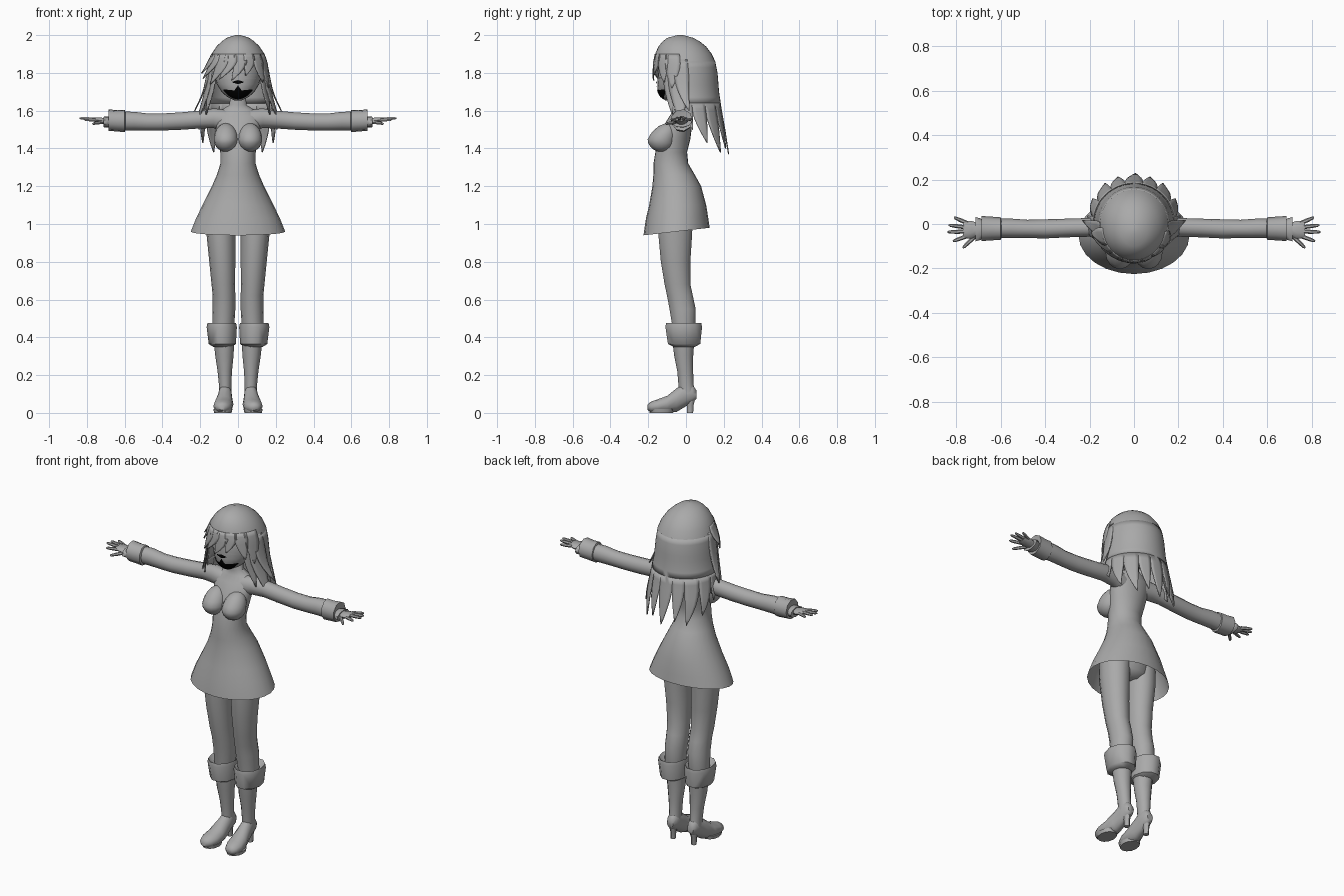
import bpy, bmesh, math
from mathutils import Vector as V

if "Cube" in bpy.data.objects:
    bpy.data.objects.remove(bpy.data.objects["Cube"])


def material(name, value):
    m = bpy.data.materials.new(name)
    m.diffuse_color = (value, value, value, 1)
    m.use_nodes = True
    m.node_tree.nodes["Principled BSDF"].inputs["Base Color"].default_value = m.diffuse_color
    return m


GREY = material("plain grey", 0.4)
BLACK = material("black", 0.0)


def finish(name, bm, mat=GREY, mirror=False, thick=0, fix=True):
    if fix:
        bmesh.ops.recalc_face_normals(bm, faces=bm.faces)
    me = bpy.data.meshes.new(name)
    bm.to_mesh(me)
    bm.free()
    me.materials.append(mat)
    ob = bpy.data.objects.new(name, me)
    bpy.context.collection.objects.link(ob)
    if thick:
        s = ob.modifiers.new("thickness", 'SOLIDIFY')
        s.thickness = thick
        s.offset = -1
    if mirror:
        ob.modifiers.new("mirror", 'MIRROR').use_mirror_merge = False
    return ob


def ring(c, u, v, n):
    """Ellipse of n points round c with half axes u and v."""
    a = [2 * math.pi * i / n for i in range(n)]
    return [V(c) + V(u) * math.cos(t) + V(v) * math.sin(t) for t in a]


def loft(bm, rings, start=True, end=True):
    """Skin a list of rings, with optional end caps."""
    vs = [[bm.verts.new(p) for p in r] for r in rings]
    n = len(vs[0])
    for a, b in zip(vs, vs[1:]):
        for i in range(n):
            j = (i + 1) % n
            bm.faces.new((a[i], a[j], b[j], b[i]))
    if start:
        bm.faces.new(vs[0])
    if end:
        bm.faces.new(vs[-1])


def upright(rows, n=16, tilt=0.0):
    """Rings from rows of z, x centre, y centre, x radius, y radius."""
    return [ring((x, y, z), (rx, 0, 0), (0, ry, tilt if i == 0 else 0), n)
            for i, (z, x, y, rx, ry) in enumerate(rows)]


def part(name, rings, start=True, end=True, mirror=False):
    bm = bmesh.new()
    loft(bm, rings, start, end)
    return finish(name, bm, mirror=mirror)


def table(rows, z):
    """Linear lookup in rows sorted by falling z."""
    for a, b in zip(rows, rows[1:]):
        if z >= b[0]:
            f = (a[0] - z) / (a[0] - b[0])
            return [p + (q - p) * f for p, q in zip(a[1:], b[1:])]
    return rows[-1][1:]


# Dress: open skirt, waist, chest, shoulders and neck
part("dress", upright([
    (.96, 0, -.05, .25, .175), (1.03, 0, -.047, .222, .165), (1.1, 0, -.044, .188, .151),
    (1.2, 0, -.049, .138, .129), (1.26, 0, -.063, .112, .11), (1.32, 0, -.08, .093, .092),
    (1.38, 0, -.078, .094, .084), (1.45, 0, -.062, .106, .085), (1.52, 0, -.043, .118, .075),
    (1.57, 0, -.028, .122, .06), (1.605, 0, -.018, .085, .045), (1.63, 0, -.02, .045, .038),
    (1.7, 0, -.025, .04, .036)], 24, .02), start=False)

# Bust
bm = bmesh.new()
bmesh.ops.create_uvsphere(bm, u_segments=16, v_segments=10, radius=1)
for v in bm.verts:
    x, y, z = v.co
    up = max(z, 0)
    v.co = (.064 + x * .064, -.13 + y * .073 + up * .035, 1.448 + z * .066 + up * .02)
finish("bust", bm, mirror=True)

# Hips closing the tops of the legs inside the skirt
part("hips", upright([(.97, 0, -.055, .05, .06), (1.0, 0, -.055, .13, .088),
                      (1.1, 0, -.05, .15, .1), (1.18, 0, -.05, .12, .09)]))

# Legs
part("leg", upright([
    (1.05, .088, -.055, .082, .093), (.95, .09, -.057, .077, .092), (.8, .083, -.055, .069, .08),
    (.68, .078, -.045, .062, .07), (.62, .074, -.032, .06, .07), (.55, .074, -.018, .06, .071),
    (.46, .078, -.012, .058, .062), (.4, .078, -.012, .05, .055)], 14), mirror=True)

# Boots: folded cuff, shaft, foot, heel
part("boot_cuff", upright([
    (.45, .084, -.012, .055, .06), (.475, .086, -.012, .076, .098), (.455, .086, -.012, .08, .102),
    (.365, .083, -.01, .072, .09), (.35, .082, -.01, .05, .06)], 10), mirror=True)
part("boot_shaft", upright([
    (.38, .074, -.014, .055, .058), (.3, .072, -.012, .048, .05), (.22, .07, -.004, .038, .042),
    (.15, .068, 0, .033, .04), (.1, .068, .008, .033, .042)], 12), mirror=True)
part("foot", [ring((cx, y, (a + b) / 2), (rx, 0, 0), (0, 0, (b - a) / 2), 12)
              for y, cx, a, b, rx in [
                  (-.203, .085, .015, .045, .018), (-.185, .083, .002, .06, .038),
                  (-.15, .08, 0, .072, .051), (-.1, .075, 0, .09, .051),
                  (-.05, .07, .005, .13, .041), (0, .067, .035, .165, .034),
                  (.035, .067, .055, .15, .032), (.055, .067, .075, .12, .02)]], mirror=True)
part("sole", upright([(0, .08, -.13, .046, .062), (.02, .08, -.13, .051, .066)], 12), mirror=True)
part("heel", upright([(0, .068, .022, .014, .016), (.04, .068, .022, .015, .018),
                      (.09, .068, .02, .027, .032)], 8), mirror=True)


def along(rows, n=12):
    """Rings from rows of x, y centre, z centre, y radius, z radius."""
    return [ring((x, y, z), (0, ry, 0), (0, 0, rz), n) for x, y, z, ry, rz in rows]


# Arms, cuffs and hands
part("sleeve", along([
    (.06, -.03, 1.545, .05, .06), (.13, -.025, 1.56, .048, .052), (.2, -.015, 1.553, .042, .047),
    (.3, -.018, 1.545, .042, .046), (.4, -.022, 1.54, .043, .045), (.48, -.022, 1.54, .041, .045),
    (.55, -.02, 1.545, .044, .049), (.62, -.02, 1.545, .044, .05)]), mirror=True)
part("sleeve_cuff", along([
    (.595, -.022, 1.545, .042, .046), (.6, -.022, 1.545, .052, .06), (.64, -.022, 1.546, .055, .057),
    (.685, -.022, 1.55, .058, .058), (.68, -.022, 1.545, .035, .035)], 9), mirror=True)
part("wrist_band", along([
    (.67, -.025, 1.54, .03, .026), (.69, -.025, 1.54, .05, .03), (.712, -.025, 1.54, .056, .028),
    (.71, -.025, 1.54, .03, .015)], 9), mirror=True)
part("hand", along([
    (.66, -.025, 1.54, .025, .022), (.7, -.025, 1.543, .027, .019), (.73, -.026, 1.548, .04, .016),
    (.76, -.026, 1.553, .04, .012), (.77, -.026, 1.554, .033, .008)], 10), mirror=True)
bm = bmesh.new()
for p, q in [((.75, .004, 1.552), (.81, .03, 1.556)), ((.755, -.015, 1.555), (.834, -.005, 1.56)),
             ((.755, -.034, 1.555), (.84, -.036, 1.56)), ((.75, -.054, 1.55), (.815, -.078, 1.553)),
             ((.715, -.055, 1.54), (.77, -.108, 1.53))]:
    p, q = V(p), V(q)
    d = (q - p).normalized()
    side = d.cross(V((0, 0, 1))).normalized()
    loft(bm, [ring(p.lerp(q, f), side * r, side.cross(d) * r, 6)
              for f, r in [(0, .0095), (.55, .009), (.9, .007), (1, .003)]])
finish("fingers", bm, mirror=True)

# Head
HEAD = [(1.93, -.02, .08, .08), (1.87, -.02, .12, .125), (1.79, -.022, .125, .127),
        (1.74, -.035, .112, .117), (1.7, -.05, .088, .098), (1.675, -.065, .06, .07),
        (1.655, -.085, .022, .025)]
part("head", upright([(z, 0, y, rx, ry) for z, y, rx, ry in HEAD], 24))


def face_plate(bm, x0, x1, low, high, n=16, m=6, lift=.004):
    """Thin sheet hugging the front of the head between two height curves."""
    def point(x, z):
        y, rx, ry = table(HEAD, z)
        return (x, y - ry * math.sqrt(max(0, 1 - (x / rx) ** 2)) - lift, z)
    g = []
    for i in range(n + 1):
        x = x0 + (x1 - x0) * i / n
        a, b = low(x), max(high(x), low(x) + .0005)
        g.append([bm.verts.new(point(x, a + (b - a) * j / m)) for j in range(m + 1)])
    for a, b in zip(g, g[1:]):
        for j in range(m):
            bm.faces.new((a[j], b[j], b[j + 1], a[j + 1]))


# Dark mouth with a raised middle, and the nose patch
bm = bmesh.new()
face_plate(bm, -.078, .078, lambda x: 1.66 + .048 * (x / .078) ** 2,
           lambda x: 1.705 + max(0, .03 - 1.6 * abs(x)) + .008 * (abs(x) / .078))
face_plate(bm, -.03, .03, lambda x: 1.74 + .3 * abs(x), lambda x: 1.762 - .3 * abs(x), 8, 2, .006)
finish("mouth_and_nose", bm, BLACK, fix=False)

# Upper eyelids
bm = bmesh.new()
face_plate(bm, .03, .095, lambda x: 1.768, lambda x: 1.778 - 4 * (x - .06) ** 2, 8, 1, .005)
finish("eyelids", bm, mirror=True, fix=False)

# Hair surface: falling rows of z, y centre, x radius, y radius
HAIR = [(2.0, -.03, .015, .015), (1.985, -.03, .06, .07), (1.965, -.025, .088, .1),
        (1.94, -.02, .114, .126), (1.9, -.013, .14, .15), (1.86, -.008, .155, .163),
        (1.8, -.004, .163, .171), (1.7, 0, .172, .175), (1.6, .01, .19, .18),
        (1.5, .02, .205, .187), (1.37, .028, .205, .195)]
part("hair_crown", upright([(z, 0, y, rx, ry) for z, y, rx, ry in HAIR[:6]], 32), end=False)


def lock(bm, t0, t1, z0, z1, tip=None, flare=0.0, lift=1.0, full=0.0, n=4, m=7):
    """Sheet of hair between two angles (0 is front), narrowing to a tip unless tip is None."""
    g = []
    for i in range(m + 1):
        f = i / m
        z = z0 + (z1 - z0) * f
        y, rx, ry = table(HAIR, z)
        k = 0 if tip is None else max(0, (f - full) / (1 - full)) ** 1.4 * .97
        r = lift + flare * f * f
        row = []
        for j in range(n + 1):
            t = t0 + (t1 - t0) * j / n
            t = math.radians(t + ((tip or 0) - t) * k)
            row.append(bm.verts.new((rx * r * math.sin(t), y - ry * r * math.cos(t), z)))
        g.append(row)
    for a, b in zip(g, g[1:]):
        for j in range(n):
            bm.faces.new((a[j], b[j], b[j + 1], a[j + 1]))


# Back hair: one curtain ending in pointed locks
bm = bmesh.new()
lock(bm, 78, 282, 1.86, 1.64, n=24)
for t0, t1, z1, tip in [(78, 98, 1.5, 95), (98, 122, 1.43, 117), (122, 147, 1.38, 142),
                        (147, 168, 1.40, 160)]:
    lock(bm, t0, t1, 1.64, z1, tip, .03, full=.25)
    lock(bm, 360 - t1, 360 - t0, 1.64, z1, 360 - tip, .03, full=.25)
lock(bm, 168, 192, 1.64, 1.37, 178, .03, full=.25)
bmesh.ops.remove_doubles(bm, verts=bm.verts, dist=.0005)
finish("back_hair", bm, thick=.006, fix=False)

# Swept fringe
bm = bmesh.new()
for t0, t1, z1, tip, flare in [
        (-88, -58, 1.80, -80, .2), (-70, -42, 1.77, -76, .16), (-48, -20, 1.74, -56, .06),
        (-28, -2, 1.765, -36, .02), (-8, 18, 1.76, -12, .0), (12, 36, 1.785, 14, .0),
        (32, 58, 1.75, 50, .02), (52, 82, 1.72, 66, .03)]:
    lock(bm, t0, t1, 1.9, z1, tip, flare, 1.015, full=.3)
finish("fringe", bm, thick=.006, fix=False)

# Long locks framing the face
bm = bmesh.new()
for s in (1, -1):
    for t0, t1, z1, tip, flare in [(46, 72, 1.58, 62, .0), (58, 92, 1.52, 80, .14),
                                   (70, 96, 1.6, 92, .22)]:
        a, b = sorted((s * t0, s * t1))
        lock(bm, a, b, 1.87, z1, s * tip, flare, 1.005, full=.3)
finish("side_locks", bm, thick=.006, fix=False)

# Smooth shading with sharp creases
bpy.ops.object.select_all(action='SELECT')
bpy.context.view_layer.objects.active = bpy.data.objects["dress"]
bpy.ops.object.shade_smooth_by_angle(angle=math.radians(50))
